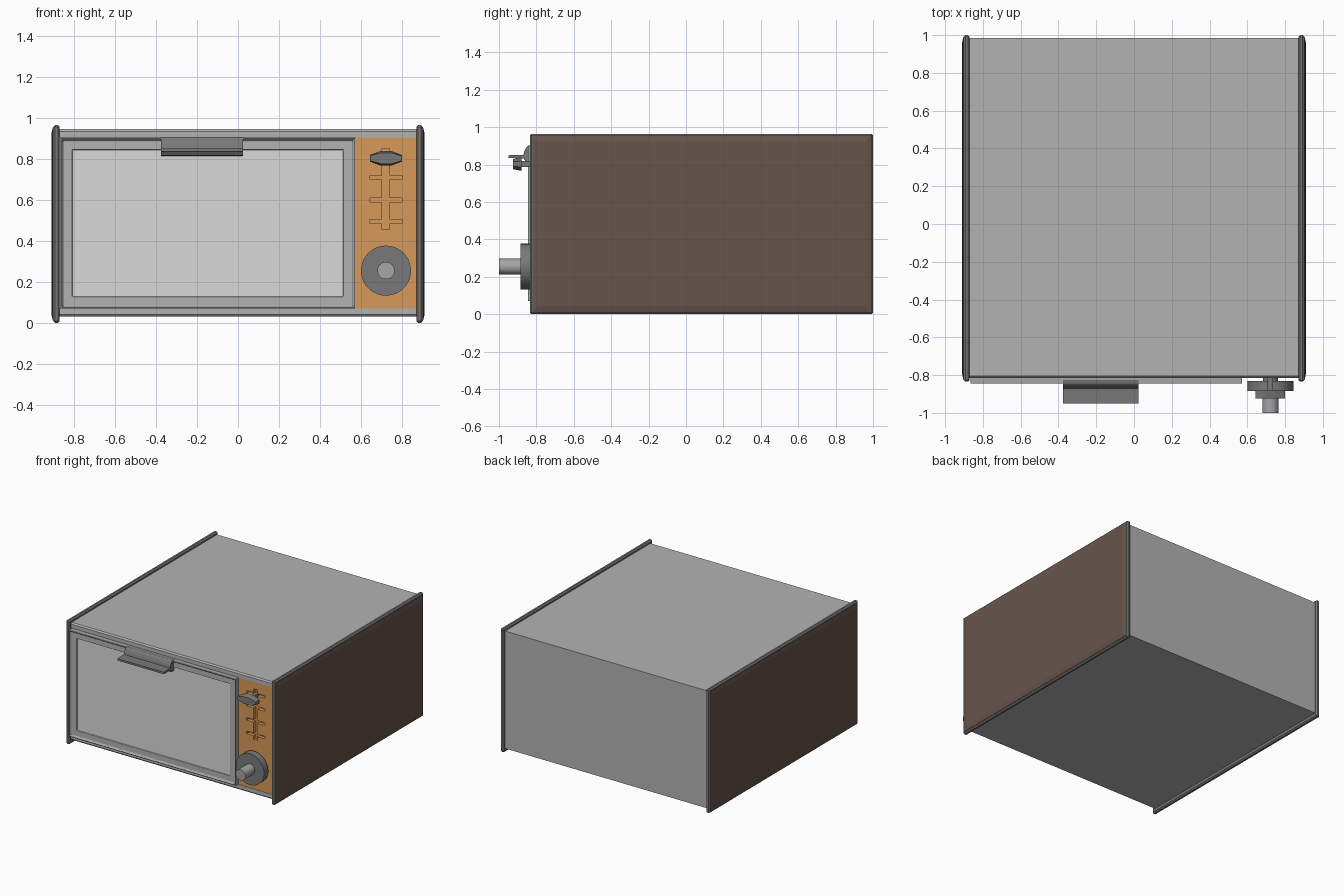
import bpy, bmesh, math
from mathutils import Matrix

cube = bpy.data.objects.get("Cube")
if cube:
    bpy.data.objects.remove(cube, do_unlink=True)


def material(name, rgb):
    m = bpy.data.materials.new(name)
    m.use_nodes = True
    m.diffuse_color = (*rgb, 1)
    m.node_tree.nodes["Principled BSDF"].inputs["Base Color"].default_value = (*rgb, 1)
    return m


METAL = material("light metal", (0.45, 0.45, 0.45))
GLASS = material("pale window", (0.70, 0.70, 0.70))
DARK = material("dark grey trim", (0.19, 0.19, 0.19))
STEM = material("mid grey stem", (0.38, 0.38, 0.38))
BROWN = material("brown side", (0.135, 0.090, 0.072))
ORANGE = material("orange panel", (0.68, 0.32, 0.10))


def finish(name, bm, *mats):
    bmesh.ops.recalc_face_normals(bm, faces=bm.faces)
    mesh = bpy.data.meshes.new(name)
    bm.to_mesh(mesh)
    bm.free()
    for m in mats:
        mesh.materials.append(m)
    ob = bpy.data.objects.new(name, mesh)
    bpy.context.collection.objects.link(ob)
    return ob


def add_box(bm, x, y, z):
    size = [b - a for a, b in (x, y, z)]
    mid = [(a + b) / 2 for a, b in (x, y, z)]
    bmesh.ops.create_cube(bm, size=1, matrix=Matrix.Translation(mid) @ Matrix.Diagonal((*size, 1)))


def box(name, mat, x, y, z):
    bm = bmesh.new()
    add_box(bm, x, y, z)
    return finish(name, bm, mat)


def extrude_yz(name, mat, profile, x0, x1):
    bm = bmesh.new()
    face = bm.faces.new([bm.verts.new((x0, y, z)) for y, z in profile])
    new = bmesh.ops.extrude_face_region(bm, geom=[face])["geom"]
    bmesh.ops.translate(bm, vec=(x1 - x0, 0, 0),
                        verts=[v for v in new if isinstance(v, bmesh.types.BMVert)])
    return finish(name, bm, mat)


def bevel(ob, width, segments=1):
    mod = ob.modifiers.new("Bevel", "BEVEL")
    mod.width, mod.segments = width, segments


def front_face(bm):
    return min(bm.faces, key=lambda f: f.calc_center_median().y)


# Casing, with a shallow opening between its front rails
extrude_yz("casing", METAL,
           [(0.985, 0.03), (0.985, 0.945), (-0.805, 0.945), (-0.815, 0.935), (-0.815, 0.905),
            (-0.76, 0.905), (-0.76, 0.07), (-0.815, 0.07), (-0.815, 0.04), (-0.805, 0.03)],
           -0.875, 0.875)

# Side frames and pillowed brown side panels
for side, s in (("left", 1), ("right", -1)):
    frame = box(side + "_side_frame", DARK, sorted((s * 0.87, s * 0.902)), (-0.835, 1), (0, 0.965))
    bevel(frame, 0.009)
    bm = bmesh.new()
    add_box(bm, sorted((s * 0.89, s * 0.904)), (-0.822, 0.988), (0.013, 0.952))
    outer = max(bm.faces, key=lambda f: f.calc_center_median().x * s)
    bmesh.ops.inset_region(bm, faces=[outer], thickness=0.045)
    bmesh.ops.translate(bm, verts=outer.verts, vec=(s * 0.007, 0, 0))
    finish(side + "_side_panel", bm, BROWN)

# Door: rounded rim, sunken face and window
bm = bmesh.new()
add_box(bm, (-0.866, 0.572), (-0.845, -0.77), (0.07, 0.902))
face = front_face(bm)
for thickness, depth in ((0.007, 0), (0.006, 0), (0.007, 0.012)):
    bmesh.ops.inset_region(bm, faces=[face], thickness=thickness)
    bmesh.ops.translate(bm, verts=face.verts, vec=(0, depth, 0))
    if depth == 0:
        for f in bm.faces:
            if f != face:
                f.material_index = 1
for f in bm.faces:
    c = f.calc_center_median()
    inner = -0.85 < c.x < 0.555 and 0.087 < c.z < 0.885
    f.material_index = 0 if inner else 1
bmesh.ops.inset_region(bm, faces=[face], thickness=0.062)
window = bmesh.ops.extrude_discrete_faces(bm, faces=[face])["faces"][0]
bmesh.ops.translate(bm, verts=window.verts, vec=(0, 0.01, 0))
window.material_index = 2
door = finish("door", bm, METAL, STEM, GLASS)
bevel(door, 0.004, 2)

# Door handle
extrude_yz("door_handle", DARK,
           [(-0.825, 0.905), (-0.842, 0.902), (-0.855, 0.89), (-0.864, 0.872), (-0.87, 0.852),
            (-0.95, 0.85), (-0.95, 0.835), (-0.868, 0.833), (-0.858, 0.817), (-0.825, 0.815)],
           -0.375, 0.025)

# Control panel with cut slider slots
panel = box("control_panel", ORANGE, (0.572, 0.872), (-0.812, -0.755), (0.07, 0.905))
slots = [((0.703, 0.738), (0.455, 0.85))]
slots += [((0.643, 0.8), (z - 0.01, z + 0.01)) for z in (0.81, 0.71, 0.6, 0.495)]
for i, (x, z) in enumerate(slots):
    cutter = box("slot_cutter_%d" % i, ORANGE, x, (-0.85, -0.785), z)
    cutter.hide_render = True
    cutter.hide_viewport = True
    cutter.display_type = "WIRE"
    mod = panel.modifiers.new("Slot", "BOOLEAN")
    mod.operation, mod.object, mod.solver = "DIFFERENCE", cutter, "EXACT"

# Slider grip on its stalk
bm = bmesh.new()
half = [(0.078, 0.016), (0.025, 0.036)]
outline = half + [(-x, z) for x, z in reversed(half)]
outline += [(-x, -z) for x, z in outline]
grip = bm.faces.new([bm.verts.new((0.722 + x, -0.88, 0.803 + z)) for x, z in outline])
new = bmesh.ops.extrude_face_region(bm, geom=[grip])["geom"]
for v in new:
    if isinstance(v, bmesh.types.BMVert):
        v.co.y = -0.925
        v.co.z = 0.803 + (v.co.z - 0.803) * 0.75
finish("slider_grip", bm, DARK)
box("slider_stalk", DARK, (0.706, 0.736), (-0.89, -0.785), (0.788, 0.818))


# Timer dial and stem
def cylinder(name, mat, radius, y0, y1):
    bm = bmesh.new()
    bmesh.ops.create_cone(bm, cap_ends=True, segments=40, radius1=radius, radius2=radius,
                          depth=y1 - y0,
                          matrix=Matrix.Translation((0.722, (y0 + y1) / 2, 0.255))
                          @ Matrix.Rotation(math.pi / 2, 4, "X"))
    ob = finish(name, bm, mat)
    bpy.ops.object.select_all(action="DESELECT")
    ob.select_set(True)
    bpy.context.view_layer.objects.active = ob
    bpy.ops.object.shade_smooth_by_angle(angle=math.radians(35))


cylinder("dial", DARK, 0.122, -0.884, -0.832)
cylinder("dial_shaft", DARK, 0.04, -0.835, -0.78)
cylinder("dial_stem", STEM, 0.042, -1, -0.88)
